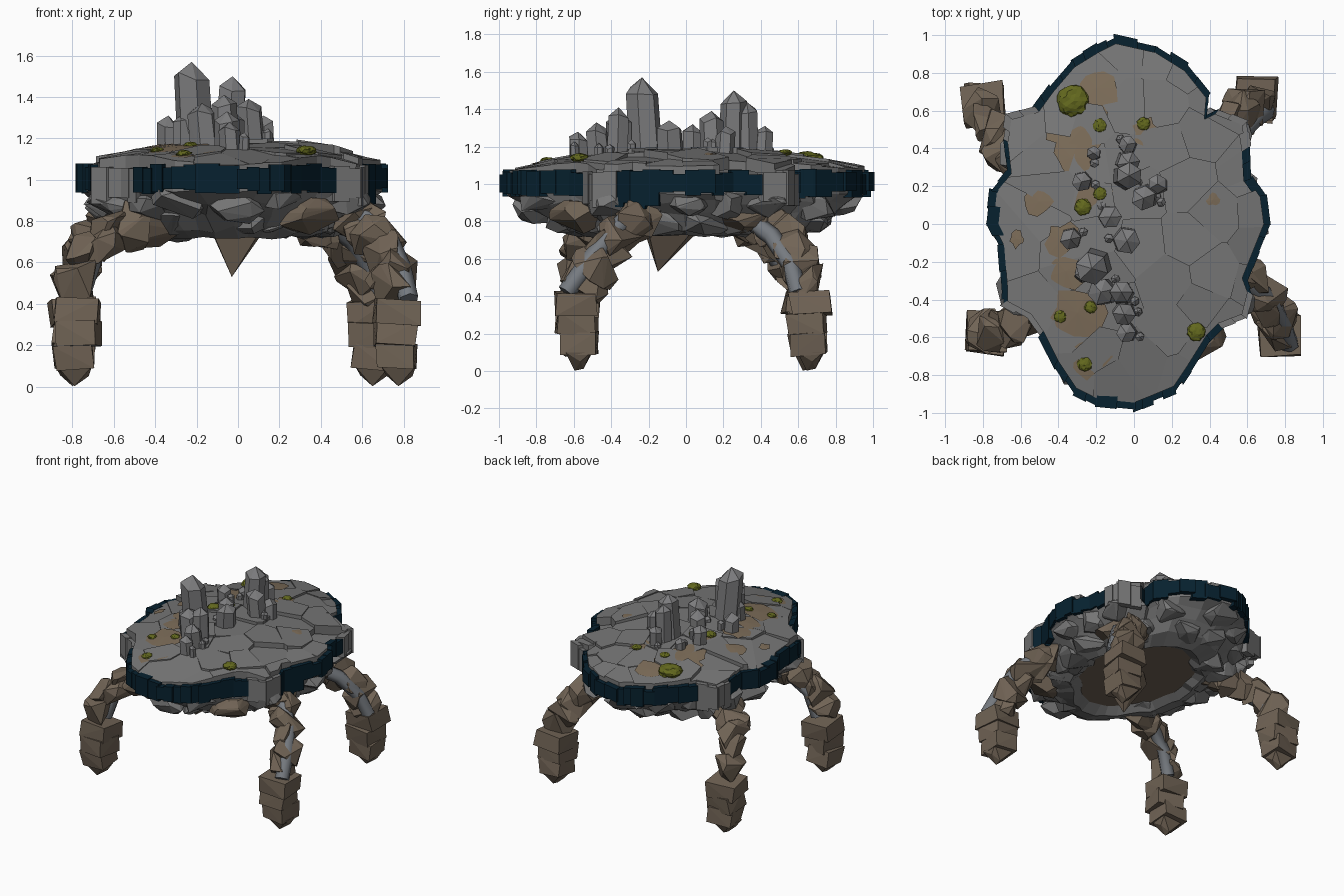
import bpy, bmesh, math, random
from mathutils import Vector, Matrix, Euler

random.seed(7)
rnd = random.uniform
if "Cube" in bpy.data.objects:
    bpy.data.objects.remove(bpy.data.objects["Cube"])


def material(name, r, g, b):
    m = bpy.data.materials.new(name)
    m.use_nodes = True
    m.diffuse_color = (r, g, b, 1)
    m.node_tree.nodes["Principled BSDF"].inputs["Base Color"].default_value = (r, g, b, 1)
    return m


STONE = material("grey stone", .185, .185, .185)
CRYSTAL = material("crystal grey", .2, .2, .205)
EARTH = material("brown rock", .165, .127, .092)
NAVY = material("navy rim", .002, .015, .028)
MOSS = material("moss green", .125, .14, .013)
SAND = material("sand", .205, .153, .1)
SINEW = material("blue grey sinew", .18, .195, .215)


def finish(bm, name, *mats):
    bmesh.ops.recalc_face_normals(bm, faces=bm.faces)
    me = bpy.data.meshes.new(name)
    bm.to_mesh(me)
    bm.free()
    for m in mats:
        me.materials.append(m)
    ob = bpy.data.objects.new(name, me)
    bpy.context.scene.collection.objects.link(ob)


def hull(bm, points):
    verts = [bm.verts.new(p) for p in points]
    bmesh.ops.convex_hull(bm, input=verts)
    loose = [v for v in verts if v.is_valid and not v.link_faces]
    bmesh.ops.delete(bm, geom=loose, context="VERTS")


def rock(bm, centre, size, rot=Matrix.Identity(3), count=14):
    """Angular boulder: the hull of scattered points on an ellipsoid."""
    pts = []
    for _ in range(count):
        d = Vector((random.gauss(0, 1), random.gauss(0, 1), random.gauss(0, 1))).normalized()
        pts.append(Vector(centre) + rot @ Vector([a * b * 1.1 for a, b in zip(d, size)]))
    hull(bm, pts)


def block(bm, centre, size, turn):
    """Rough cut block with nudged corners."""
    rot = Euler((rnd(-.1, .1), rnd(-.1, .1), turn)).to_matrix()
    hull(bm, [Vector(centre) + rot @ Vector((x * size[0] * rnd(.85, 1.05), y * size[1] * rnd(.85, 1.05), z * size[2]))
              for x in (-1, 1) for y in (-1, 1) for z in (-1, 1)])


# Plan outline of the island, counterclockwise
OUTLINE = [Vector(p) for p in (
    (.72, 0), (.7, .15), (.63, .25), (.62, .42), (.6, .55), (.45, .61), (.39, .58), (.4, .7), (.28, .85),
    (.12, .95), (-.1, 1), (-.2, .95), (-.33, .87), (-.45, .73), (-.53, .62), (-.68, .58), (-.7, .45),
    (-.68, .28), (-.76, .18), (-.78, 0), (-.72, -.12), (-.7, -.37), (-.7, -.43), (-.57, -.5), (-.5, -.6),
    (-.42, -.76), (-.32, -.91), (-.2, -.97), (0, -.99), (.1, -.95), (.22, -.9), (.3, -.78), (.4, -.62),
    (.47, -.55), (.6, -.5), (.63, -.38), (.6, -.3), (.66, -.15))]


def dome(x, y):
    return 1.06 + .115 * max(0, 1 - (x / .75) ** 2 - y * y)


# Island body: rings lofted from the crown down to a recessed brown floor
bm = bmesh.new()
rings = []
for scale, z, rough in ((.3, 1.1, 0), (.7, 1.06, 0), (.97, 1.04, 0), (.97, .95, .01), (.91, .9, .02),
                        (.82, .84, .02), (.72, .76, .02), (.58, .72, .01), (.5, .76, .005)):
    ring = []
    for p in OUTLINE:
        ell = Vector((.7 * p.x, .95 * p.y)) / p.length
        q = (p if z > .9 else p.lerp(ell, .4)) * scale
        ring.append(bm.verts.new((q.x + rnd(-rough, rough), q.y + rnd(-rough, rough), z + rnd(-rough, rough))))
    rings.append(ring)
n = len(OUTLINE)
for a, b in zip(rings, rings[1:]):
    for i in range(n):
        bm.faces.new((a[i], a[(i + 1) % n], b[(i + 1) % n], b[i]))
bm.faces.new(rings[0])
floor = bm.faces.new(rings[-1])
floor.material_index = 1
finish(bm, "island_body", STONE, EARTH)

# Large boulders clinging to the underside, following the outline
bm = bmesh.new()
for start, scale, z, size in ((0, .81, .9, .15), (1, .66, .815, .155)):
    for p in OUTLINE[start::2]:
        rock(bm, (p.x * scale, p.y * scale, z + rnd(-.02, .02)),
             (size * rnd(.8, 1.05), size * rnd(.8, 1.05), size * rnd(.5, .65)), count=18)
finish(bm, "underside_boulders", STONE)

# A few brown boulders where the earth shows beneath
bm = bmesh.new()
for x, y in ((.33, -.58), (-.42, .28), (.42, .3), (-.4, -.4)):
    rock(bm, (x, y, .83), (.15, .14, .09), count=18)
finish(bm, "brown_boulders", EARTH)

# Hanging spike under the floor
bm = bmesh.new()
hull(bm, [(-.03, -.15, .53), (-.12, -.22, .74), (.1, -.2, .74), (.11, .02, .73), (-.02, .08, .76), (-.12, 0, .73)])
finish(bm, "hanging_spike", EARTH)

# Broken navy panels around the rim, bare stone at the corners above the legs
bm = bmesh.new()
stones = bmesh.new()
for i, p in enumerate(OUTLINE):
    q = OUTLINE[(i + 1) % n]
    mid = (p + q) / 2
    corner = abs(mid.x) > .5 and .43 < abs(mid.y) < .62
    for k in range(2):
        a, b = p.lerp(q, k / 2 - .04), p.lerp(q, k / 2 + .54)
        low, top = rnd(.92, .965), rnd(1.05, 1.08)
        if corner:
            low -= .05
        elif mid.x > .5 and -.42 < mid.y < -.2:
            low -= .06
        grow = rnd(.985, 1.01)
        hull(stones if corner else bm, [(v.x * s, v.y * s, z) for v in (a, b)
                                        for s, z in ((grow, top), (grow, low), (.92, top), (.94, low))])
finish(bm, "rim_panels", NAVY)
finish(stones, "rim_corner_stones", STONE)

# Paving slabs: outline split into cells around scattered seeds
seeds = []
while len(seeds) < 46:
    s = Vector((rnd(-.7, .7), rnd(-.95, .95)))
    if (s.x / .7) ** 2 + (s.y / .95) ** 2 < 1 and all((s - t).length > .155 for t in seeds):
        seeds.append(s)
bm = bmesh.new()
for s in seeds:
    cell = bmesh.new()
    cell.faces.new([cell.verts.new((p.x * .955, p.y * .955, 0)) for p in OUTLINE])
    for t in seeds:
        if t is not s and cell.faces:
            mid = (s + t) / 2
            bmesh.ops.bisect_plane(cell, geom=cell.verts[:] + cell.edges[:] + cell.faces[:], clear_outer=True,
                                   plane_co=(mid.x, mid.y, 0), plane_no=(t - s).to_3d())
    lift = rnd(0, .03)
    lean = Vector((rnd(-.07, .07), rnd(-.07, .07)))
    for f in cell.faces:
        pts = [v.co.copy() for v in f.verts]
        tops = [bm.verts.new((c.x, c.y, dome(c.x, c.y) + lift + lean.dot(c.to_2d() - s))) for c in pts]
        lows = [bm.verts.new((c.x, c.y, dome(c.x, c.y) - .05)) for c in pts]
        bm.faces.new(tops)
        bm.faces.new(lows[::-1])
        for i in range(len(pts)):
            j = (i + 1) % len(pts)
            bm.faces.new((tops[i], lows[i], lows[j], tops[j]))
    cell.free()
finish(bm, "paving_slabs", STONE)

# Sand drifts lying between the slabs
bm = bmesh.new()
for x, y, r in ((-.28, .5, .17), (-.2, .72, .13), (-.33, .35, .11), (-.38, -.08, .1), (-.3, -.47, .17),
                (-.23, -.7, .12), (-.5, .12, .08), (.06, .5, .08), (-.2, .12, .12), (-.36, -.25, .1),
                (.42, .13, .04), (-.62, -.08, .05)):
    verts = []
    for k in range(11):
        a, d = math.tau * k / 11, r * rnd(.6, 1.15)
        px, py = x + d * math.cos(a), y + d * math.sin(a)
        verts.append(bm.verts.new((px, py, dome(px, py) + .024)))
    c = bm.verts.new((x, y, dome(x, y) + .026))
    for k in range(11):
        bm.faces.new((c, verts[k], verts[(k + 1) % 11]))
finish(bm, "sand_drifts", SAND)


def crystal(bm, x, y, top, r):
    """Leaning six-sided prism with a blunt off-centre point."""
    turn, tip = rnd(0, 1), top - r * .75
    lx, ly = rnd(-.35, .35) * r, rnd(-.35, .35) * r
    pts = [(x + lx, y + ly, top)]
    for k in range(6):
        a = turn + math.tau * k / 6
        c, s = r * math.cos(a), r * math.sin(a)
        pts += [(x + c, y + s, 1.08), (x + c * .95 + lx, y + s * .95 + ly, tip + rnd(-.3, .3) * r)]
    hull(bm, pts)


# Crystal ridge along the middle, each with a small shard at its foot
bm = bmesh.new()
for x, y, top, r in ((-.2, -.21, 1.57, .093), (-.05, .25, 1.5, .075), (-.04, .33, 1.44, .065),
                     (.07, .15, 1.39, .07), (.13, .2, 1.31, .055), (-.33, -.07, 1.31, .06), (-.05, -.08, 1.34, .075),
                     (-.13, .04, 1.32, .065), (-.27, .23, 1.31, .055), (-.15, -.36, 1.37, .075),
                     (-.06, -.37, 1.41, .065), (-.05, -.46, 1.33, .065), (-.03, -.57, 1.28, .055),
                     (-.21, .37, 1.25, .04), (-.03, .41, 1.31, .05), (-.27, -.27, 1.32, .05)):
    crystal(bm, x, y, top, r)
    a = rnd(0, math.tau)
    crystal(bm, x + 1.15 * r * math.cos(a), y + 1.15 * r * math.sin(a), rnd(1.2, 1.26), .026)
finish(bm, "crystal_ridge", CRYSTAL)

# Moss clumps
for x, y, r in ((-.32, .65, .087), (-.18, .52, .038), (.05, .53, .036), (-.27, .09, .046), (-.18, .16, .036),
                (-.39, -.49, .034), (-.23, -.44, .033), (.33, -.57, .05), (-.26, -.74, .04)):
    bm = bmesh.new()
    bmesh.ops.create_icosphere(bm, subdivisions=3, radius=r)
    for v in bm.verts:
        v.co *= rnd(.88, 1.06)
        v.co.z *= .5
        v.co += Vector((x, y, dome(x, y) + .025))
    finish(bm, "moss_clump", MOSS)

# Legs: boulder arms with a sinew alongside, then stacked blocks and a pointed foot
LEGS = {
    "front_right": ((-.4, -.44, .8), (-.58, -.51, .76), (-.73, -.56, .63), (-.79, -.58, .45)),
    "front_left": ((.54, -.24, .83), (.67, -.34, .73), (.74, -.47, .57), (.775, -.58, .42)),
    "back_right": ((-.5, .3, .82), (-.68, .39, .74), (-.77, .53, .61), (-.8, .64, .44)),
    "back_left": ((.36, .4, .81), (.49, .52, .72), (.59, .62, .57), (.65, .66, .42)),
}
for name, path in LEGS.items():
    path = [Vector(p) for p in path]
    bm = bmesh.new()
    for a, b in zip(path, path[1:]):
        rot = (b - a).to_track_quat("Z", "Y").to_matrix()
        for t in (.1, .6):
            rock(bm, a.lerp(b, t), (rnd(.11, .13), rnd(.11, .13), .13), rot, 13)
    end = path[-1]
    turn = rnd(-.12, .12)
    for z, w, h in ((.36, .112, .06), (.255, .103, .06), (.15, .095, .06)):
        block(bm, (end.x + rnd(-.015, .015), end.y + rnd(-.015, .015), z), (w, w, h), turn + rnd(-.1, .1))
    hull(bm, [(end.x + x * .085, end.y + y * .08, z) for x, y, z in
              ((-1, -.8, .1), (1, -.8, .1), (1, .9, .1), (-.9, 1, .1), (-.7, -.3, .055), (.8, .2, .05),
               (.05, .4, .012), (0, -.2, .002))])
    finish(bm, name + "_leg", EARTH)

    cu = bpy.data.curves.new(name + "_sinew", "CURVE")
    cu.dimensions = "3D"
    cu.bevel_depth = .05
    cu.bevel_resolution = 1
    cu.use_fill_caps = True
    sp = cu.splines.new("POLY")
    sp.points.add(len(path) - 1)
    offset = Vector((.05, -.06, 0)) if end.x > 0 else Vector((.03, math.copysign(.05, -end.y), 0))
    for pt, p in zip(sp.points, path):
        pt.co = (*(p + offset), 1)
    cu.materials.append(SINEW)
    bpy.context.scene.collection.objects.link(bpy.data.objects.new(name + "_sinew", cu))
